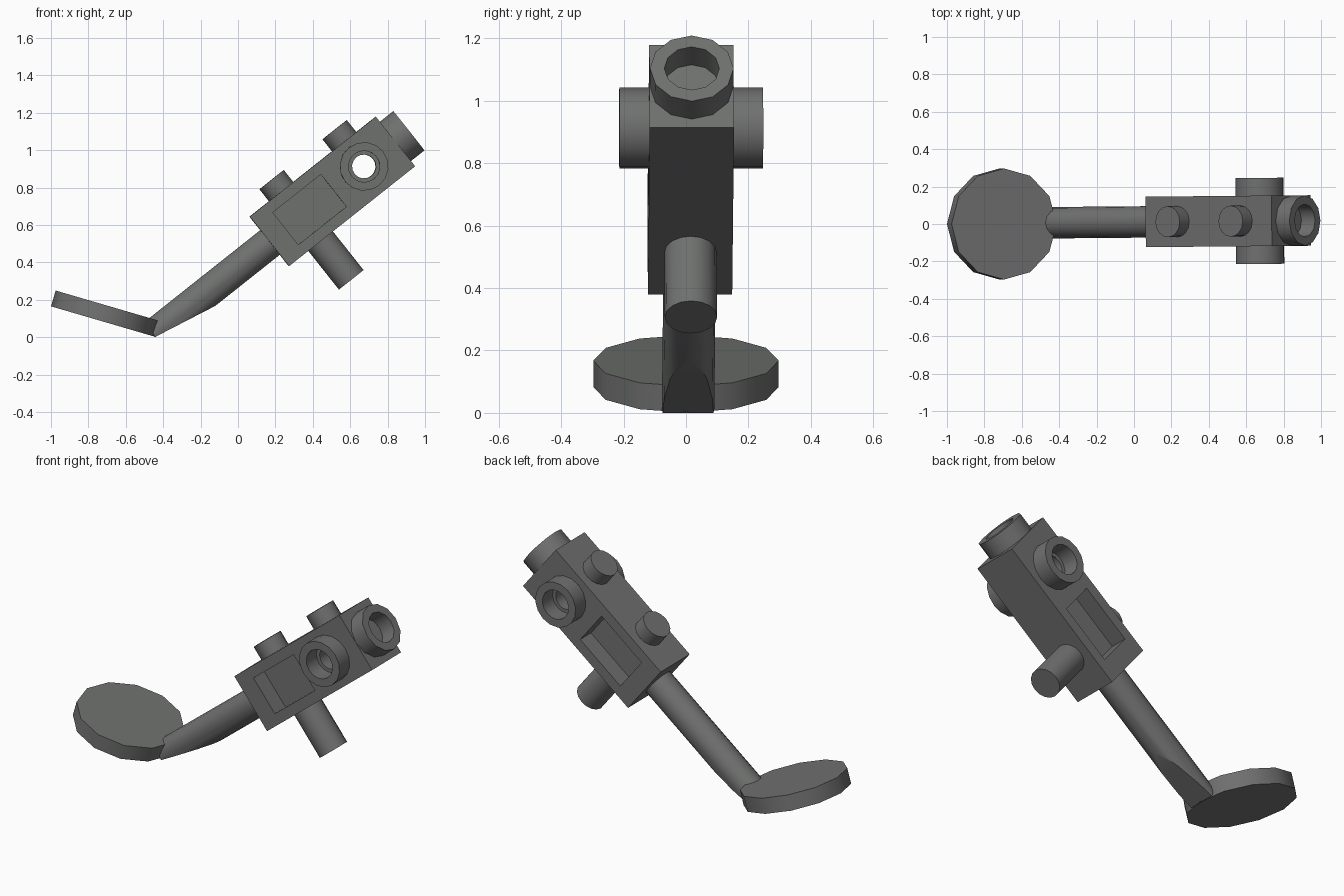
import bpy, bmesh, math
from mathutils import Matrix, Vector

if "Cube" in bpy.data.objects:
    bpy.data.objects.remove(bpy.data.objects["Cube"])

# Frame of the tilted body: local x runs along the body, z is its upper side
BODY = (Matrix.Translation((0.504, 0.015, 0.779))
        @ Matrix.Rotation(math.radians(0.5), 4, 'Z')
        @ Matrix.Rotation(math.radians(-38.4), 4, 'Y'))
ALONG = {'X': Matrix.Rotation(math.pi / 2, 4, 'Y'),
         'Y': Matrix.Rotation(-math.pi / 2, 4, 'X'),
         'Z': Matrix.Identity(4)}

# Dark grey for every part
DARK = bpy.data.materials.new("dark_grey")
DARK.diffuse_color = (0.16, 0.165, 0.16, 1)
DARK.use_nodes = True
DARK.node_tree.nodes["Principled BSDF"].inputs["Base Color"].default_value = DARK.diffuse_color


def finish(name, bm, frame=BODY):
    bmesh.ops.transform(bm, matrix=frame, verts=bm.verts)
    bmesh.ops.recalc_face_normals(bm, faces=bm.faces)
    me = bpy.data.meshes.new(name)
    bm.to_mesh(me)
    bm.free()
    me.materials.append(DARK)
    ob = bpy.data.objects.new(name, me)
    bpy.context.collection.objects.link(ob)
    return ob


def smooth(ob):
    bpy.ops.object.select_all(action='DESELECT')
    ob.select_set(True)
    bpy.context.view_layer.objects.active = ob
    bpy.ops.object.shade_smooth_by_angle(angle=math.radians(35))


def box(name, size, centre):
    bm = bmesh.new()
    bmesh.ops.create_cube(bm, size=1, matrix=Matrix.Translation(centre) @ Matrix.Diagonal((*size, 1)))
    return finish(name, bm)


def cyl_mesh(axis, r, length, centre, n):
    bm = bmesh.new()
    bmesh.ops.create_cone(bm, cap_ends=True, segments=n, radius1=r, radius2=r, depth=length,
                          matrix=Matrix.Translation(centre) @ ALONG[axis])
    return bm


def cylinder(name, axis, r, length, centre, n=16):
    ob = finish(name, cyl_mesh(axis, r, length, centre, n))
    smooth(ob)
    return ob


def tube(name, axis, r_out, r_in, length, centre, n=12):
    bm = bmesh.new()
    m = Matrix.Translation(centre) @ ALONG[axis]
    profile = [(r_out, -length / 2), (r_out, length / 2), (r_in, length / 2), (r_in, -length / 2)]
    rings = [[bm.verts.new(m @ Vector((r * math.cos(a), r * math.sin(a), z)))
              for a in (2 * math.pi * i / n for i in range(n))] for r, z in profile]
    for k in range(4):
        a, b = rings[k], rings[(k + 1) % 4]
        for i in range(n):
            j = (i + 1) % n
            bm.faces.new((a[i], a[j], b[j], b[i]))
    smooth(finish(name, bm))


def cut(ob, cutter):
    cutter.hide_render = True
    mod = ob.modifiers.new("cut", 'BOOLEAN')
    mod.operation = 'DIFFERENCE'
    mod.solver = 'EXACT'
    mod.object = cutter
    bpy.context.view_layer.objects.active = ob
    bpy.ops.object.modifier_apply(modifier=mod.name)
    bpy.data.objects.remove(cutter)


# Body block with a recess on each side and a cross hole
body = box("body_block", (0.86, 0.27, 0.338), (0, 0, 0))
for s in (-1, 1):
    cut(body, box("recess_cutter", (0.328, 0.2, 0.22), (-0.156, s * 0.135, 0)))
cut(body, cylinder("hole_cutter", 'Y', 0.064, 1, (0.215, 0, 0)))
smooth(body)

# Hollow bosses on both sides and on the upper end
for s, side in ((-1, "front"), (1, "back")):
    tube(side + "_boss", 'Y', 0.13, 0.084, 0.096, (0.215, s * 0.182, 0), 16)
tube("end_boss", 'X', 0.134, 0.088, 0.093, (0.476, 0, 0), 12)

# Two top studs and the grip underneath
for i, x in enumerate((-0.215, 0.215)):
    cylinder(f"top_stud_{i + 1}", 'Z', 0.083, 0.1, (x, 0, 0.201))
cylinder("grip", 'Z', 0.084, 0.28, (-0.214, 0, -0.293))

# Neck rod, trimmed underneath and where it meets the disc
bm = cyl_mesh('X', 0.084, 0.88, (-0.85, 0, -0.007), 16)
bmesh.ops.transform(bm, matrix=BODY, verts=bm.verts)
for co, no in (((-0.445, 0, 0), (0.155, 0, -0.3)), ((-0.445, 0, 0), (-0.1, 0, -0.04))):
    bmesh.ops.bisect_plane(bm, geom=bm.verts[:] + bm.edges[:] + bm.faces[:],
                           plane_co=co, plane_no=no, clear_outer=True)
    bmesh.ops.holes_fill(bm, edges=[e for e in bm.edges if e.is_boundary])
smooth(finish("neck_rod", bm, Matrix.Identity(4)))

# Tilted disc at the lower end
bm = cyl_mesh('Z', 1, 0.088, (0, 0, 0), 12)
disc = finish("disc", bm, Matrix.Translation((-0.707, 0, 0.125))
              @ Matrix.Rotation(math.radians(16.3), 4, 'Y')
              @ Matrix.Diagonal((0.292, 0.297, 1, 1)))
smooth(disc)
